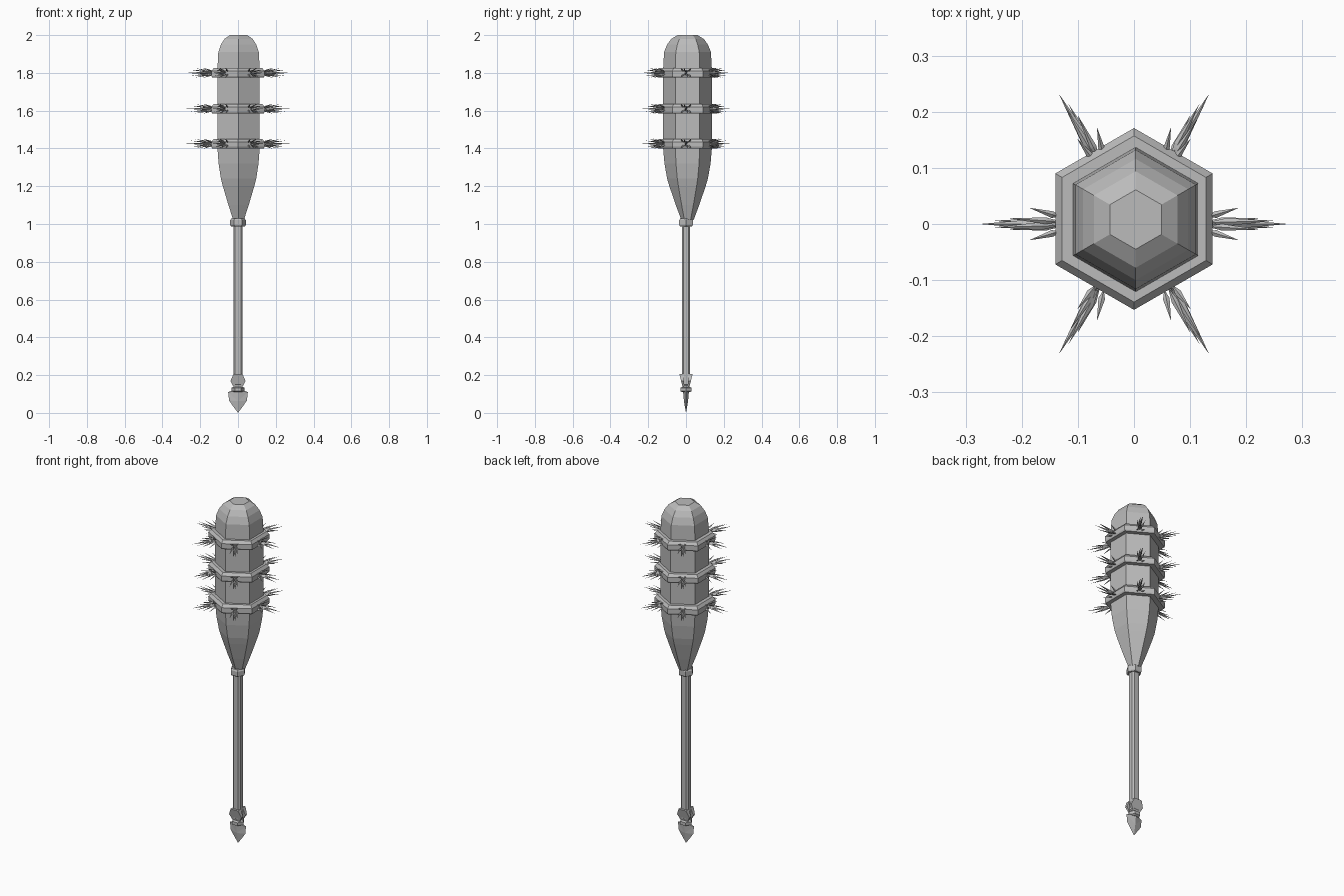
import bpy, bmesh, math
from mathutils import Vector

cube = bpy.data.objects.get("Cube")
if cube:
    bpy.data.objects.remove(cube)

grey = bpy.data.materials.new("plain grey")
grey.use_nodes = True
GREY = (0.5, 0.5, 0.5, 1)
grey.diffuse_color = GREY
grey.node_tree.nodes["Principled BSDF"].inputs["Base Color"].default_value = GREY


def finish(name, bm):
    bmesh.ops.recalc_face_normals(bm, faces=bm.faces)
    mesh = bpy.data.meshes.new(name)
    bm.to_mesh(mesh)
    bm.free()
    mesh.materials.append(grey)
    obj = bpy.data.objects.new(name, mesh)
    bpy.context.collection.objects.link(obj)
    return obj


def lathe(name, profile, centre=(0, 0), turn=90, closed=False):
    """Six-sided solid from (radius, height) pairs."""
    bm = bmesh.new()
    rings = []
    for r, z in profile:
        angles = [math.radians(turn + 60 * i) for i in range(6)]
        rings.append([bm.verts.new((centre[0] + r * math.cos(a),
                                    centre[1] + r * math.sin(a), z)) for a in angles])
    pairs = list(zip(rings, rings[1:]))
    if closed:
        pairs.append((rings[-1], rings[0]))
    else:
        bm.faces.new(rings[0])
        bm.faces.new(rings[-1])
    for low, high in pairs:
        for i in range(6):
            j = (i + 1) % 6
            bm.faces.new((low[i], low[j], high[j], high[i]))
    return finish(name, bm)


def spike(bm, base, tip, width):
    """Slim four-sided thorn, widest a third of the way out."""
    axis = (tip - base).normalized()
    side = axis.cross(Vector((0, 0, 1))).normalized()
    up = side.cross(axis)
    mid = base.lerp(tip, 0.3)
    start, end = bm.verts.new(base), bm.verts.new(tip)
    belt = [bm.verts.new(mid + d * width)
            for d in (side, up * 0.7, -side, -up * 0.7)]
    for i in range(4):
        j = (i + 1) % 4
        bm.faces.new((start, belt[j], belt[i]))
        bm.faces.new((end, belt[i], belt[j]))


# Club head
lathe("club_head", [(0.032, 1.02), (0.062, 1.1), (0.096, 1.2), (0.108, 1.24),
                    (0.122, 1.32), (0.129, 1.4), (0.129, 1.82), (0.124, 1.91),
                    (0.108, 1.95), (0.086, 1.98), (0.053, 2.0)], (0.003, 0.008))

# Bands with a cluster of thorns on every face
# Each thorn: reach, sideways offset, height offset, half width
THORNS = [(0.275, 0, 0, 0.009)]
for s in (-1, 1):
    THORNS += [(0.25, 0.006 * s, 0.016 * s, 0.007), (0.225, -0.01 * s, 0.024 * s, 0.006)]
    THORNS += [(0.187, 0.029 * s, 0.027 * t, 0.006) for t in (-1, 1)]

for label, height in (("lower", 1.425), ("middle", 1.61), ("upper", 1.8)):
    lathe(label + "_band", [(0.125, height - 0.024), (0.158, height - 0.024),
                            (0.162, height - 0.016), (0.162, height + 0.01),
                            (0.148, height + 0.026), (0.125, height + 0.026)],
          (0, 0.009), closed=True)
    bm = bmesh.new()
    for k in range(6):
        a = math.radians(60 * k)
        out = Vector((math.cos(a), math.sin(a), 0))
        side = Vector((-out.y, out.x, 0))
        inner = 0 if k % 3 == 0 else (1 if k in (1, 4) else -1)
        for reach, shift, rise, width in THORNS:
            if shift * inner < 0:
                shift *= 0.4
            if inner:
                reach *= 0.975
            centre = Vector((0, 0, height))
            base = centre + out * 0.128 + side * shift * 0.4 + Vector((0, 0, rise * 0.2))
            tip = centre + out * reach + side * shift + Vector((0, 0, rise))
            spike(bm, base, tip, width)
    finish(label + "_thorns", bm)

# Handle and its collar
bm = bmesh.new()
bmesh.ops.create_cube(bm, size=1)
for v in bm.verts:
    v.co = Vector((v.co.x * 0.048, v.co.y * 0.044, 0.58 + v.co.z * 0.88))
handle = finish("handle", bm)
bevel = handle.modifiers.new("chamfer", 'BEVEL')
bevel.width = 0.009
bevel.segments = 1
lathe("handle_collar", [(0.037, 0.988), (0.042, 0.995), (0.042, 1.02), (0.036, 1.028)], turn=0)


# Pommel: two flared six-sided petals, a neck ring and a pointed leaf blade
def plate(name, outline, front, back):
    bm = bmesh.new()
    loops = [[bm.verts.new((x, place(z), z)) for x, z in outline] for place in (front, back)]
    bm.faces.new(loops[0])
    bm.faces.new(loops[1])
    for i in range(len(outline)):
        j = (i + 1) % len(outline)
        bm.faces.new((loops[0][i], loops[0][j], loops[1][j], loops[1][i]))
    return finish(name, bm)


PETAL = [(-0.02, 0.132), (0.02, 0.132), (0.04, 0.168),
         (0.024, 0.206), (-0.024, 0.206), (-0.04, 0.168)]
for name, s in (("front_petal", -1), ("back_petal", 1)):
    plate(name, PETAL, lambda z: s * (0.016 + (z - 0.13) * 0.25),
          lambda z: s * 0.01)

ring = lathe("pommel_ring", [(0.024, 0.11), (0.034, 0.115), (0.034, 0.133), (0.024, 0.138)], turn=0)

bm = bmesh.new()
edge = [(-0.03, 0.118), (-0.052, 0.11), (-0.047, 0.065), (-0.026, 0.035), (0, 0),
        (0.026, 0.035), (0.047, 0.065), (0.052, 0.11), (0.03, 0.118)]
rim = [bm.verts.new((x, 0, z)) for x, z in edge]
for s in (-1, 1):
    top = bm.verts.new((0, 0.016 * s, 0.118))
    ridge = bm.verts.new((0, 0.011 * s, 0.062))
    half = len(rim) // 2
    for i in range(len(rim) - 1):
        if i in (0, len(rim) - 2):
            bm.faces.new((rim[i], rim[i + 1], top))
        else:
            bm.faces.new((rim[i], rim[i + 1], ridge))
    bm.faces.new((rim[1], top, ridge))
    bm.faces.new((rim[-2], top, ridge))
finish("pommel_blade", bm)
